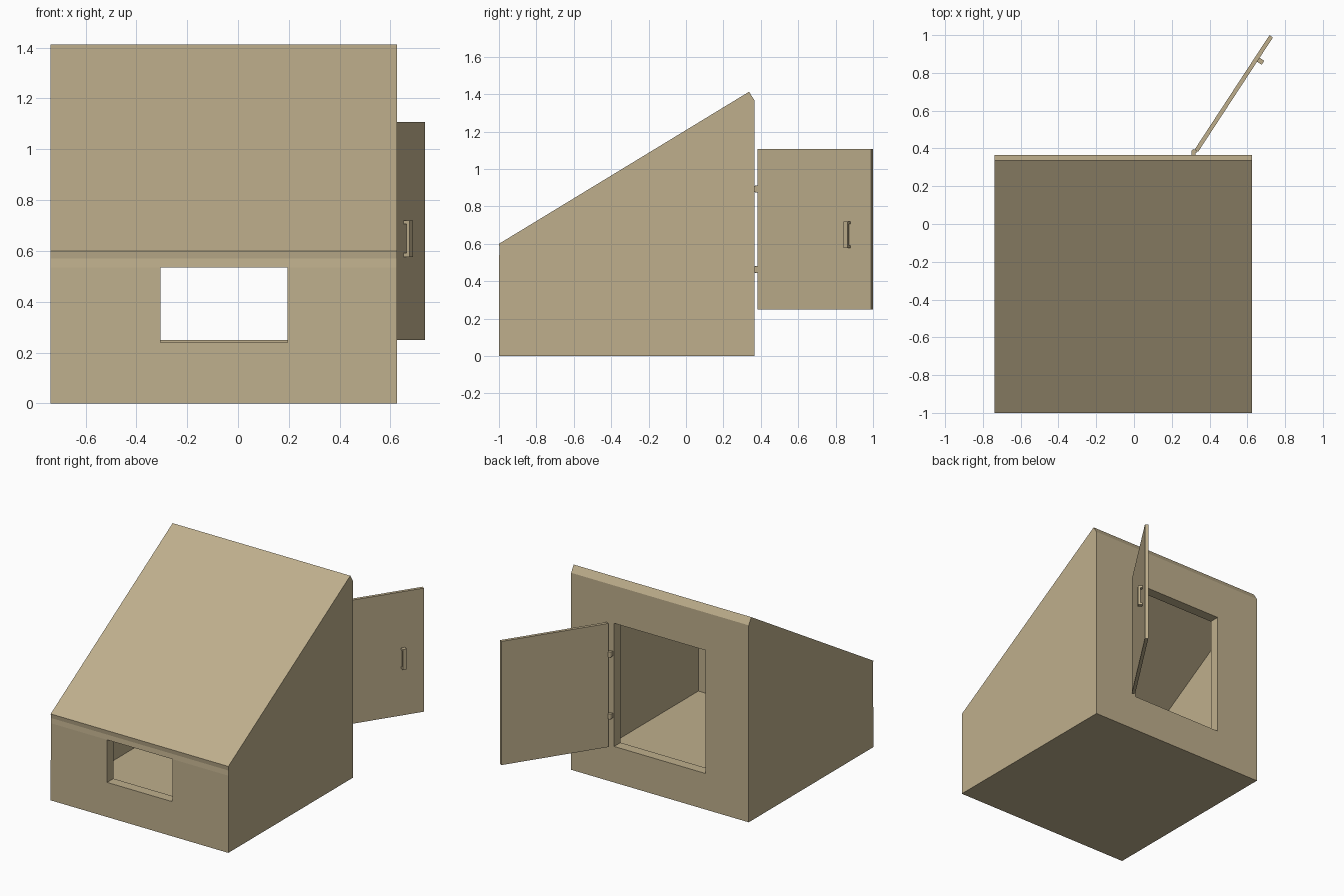
import bpy, bmesh, math
from mathutils import Matrix

if "Cube" in bpy.data.objects:
    bpy.data.objects.remove(bpy.data.objects["Cube"])

tan = bpy.data.materials.new("khaki_tan")
tan.diffuse_color = (0.52, 0.43, 0.265, 1)
tan.use_nodes = True
tan.node_tree.nodes["Principled BSDF"].inputs["Base Color"].default_value = tan.diffuse_color


def finish(name, bm, matrix=None):
    bmesh.ops.recalc_face_normals(bm, faces=bm.faces[:])
    me = bpy.data.meshes.new(name)
    bm.to_mesh(me)
    bm.free()
    me.materials.append(tan)
    ob = bpy.data.objects.new(name, me)
    bpy.context.collection.objects.link(ob)
    if matrix is not None:
        ob.matrix_world = matrix
    return ob


def box(name, lo, hi, matrix=None):
    bm = bmesh.new()
    bmesh.ops.create_cube(bm, size=1)
    for v in bm.verts:
        v.co = [(lo[i] + hi[i]) / 2 + v.co[i] * (hi[i] - lo[i]) for i in range(3)]
    return finish(name, bm, matrix)


def prism(name, profile, x0, x1):
    """Side profile in (y, z) extruded along x."""
    bm = bmesh.new()
    face = bm.faces.new([bm.verts.new((x0, y, z)) for y, z in profile])
    ext = bmesh.ops.extrude_face_region(bm, geom=[face])
    for v in ext["geom"]:
        if isinstance(v, bmesh.types.BMVert):
            v.co.x = x1
    return finish(name, bm)


# hut shell: sloping roof with square-cut ends, small lip at the front eave
X0, X1 = -0.738, 0.626
shell = prism("hut_shell", [(-1, 0), (0.366, 0), (0.366, 1.367), (0.337, 1.413),
                            (-1, 0.6), (-0.996, 0.57), (-0.999, 0.535)], X0, X1)

# cutters: hollow interior, front window, back doorway
cutters = [
    prism("interior_cutter", [(-0.93, 0.07), (0.296, 0.07), (0.296, 1.311), (-0.93, 0.567)],
          X0 + 0.07, X1 - 0.07),
    box("window_cutter", (-0.305, -1.1, 0.24), (0.195, -0.9, 0.535)),
    box("doorway_cutter", (-0.405, 0.25, 0.25), (0.295, 0.45, 1.105)),
]
bpy.context.view_layer.objects.active = shell
for c in cutters:
    m = shell.modifiers.new(c.name, 'BOOLEAN')
    m.operation, m.solver, m.object = 'DIFFERENCE', 'EXACT', c
    bpy.ops.object.modifier_apply(modifier=m.name)
for c in cutters:
    bpy.data.objects.remove(c)

# open door and handle, in a frame where x runs along the door
frame = Matrix.Translation((0.33, 0.388, 0)) @ Matrix.Rotation(math.radians(56.8), 4, 'Z')
box("door", (0, -0.011, 0.25), (0.724, 0.011, 1.108), frame)
box("handle_bar", (0.57, -0.04, 0.577), (0.595, -0.026, 0.72), frame)
for i, z in enumerate((0.577, 0.706)):
    box(f"handle_post_{i + 1}", (0.57, -0.03, z), (0.595, -0.01, z + 0.014), frame)

# hinges: pin plus leaves to the wall and door
for i, z in enumerate((0.463, 0.893)):
    bm = bmesh.new()
    bmesh.ops.create_cone(bm, cap_ends=True, segments=16, radius1=0.013, radius2=0.013,
                          depth=0.036, matrix=Matrix.Translation((0.317, 0.383, z)))
    finish(f"hinge_pin_{i + 1}", bm)
    box(f"hinge_wall_leaf_{i + 1}", (0.305, 0.36, z - 0.016), (0.325, 0.38, z + 0.016))
    box(f"hinge_door_leaf_{i + 1}", (-0.012, -0.006, z - 0.016), (0.005, 0.006, z + 0.016), frame)
